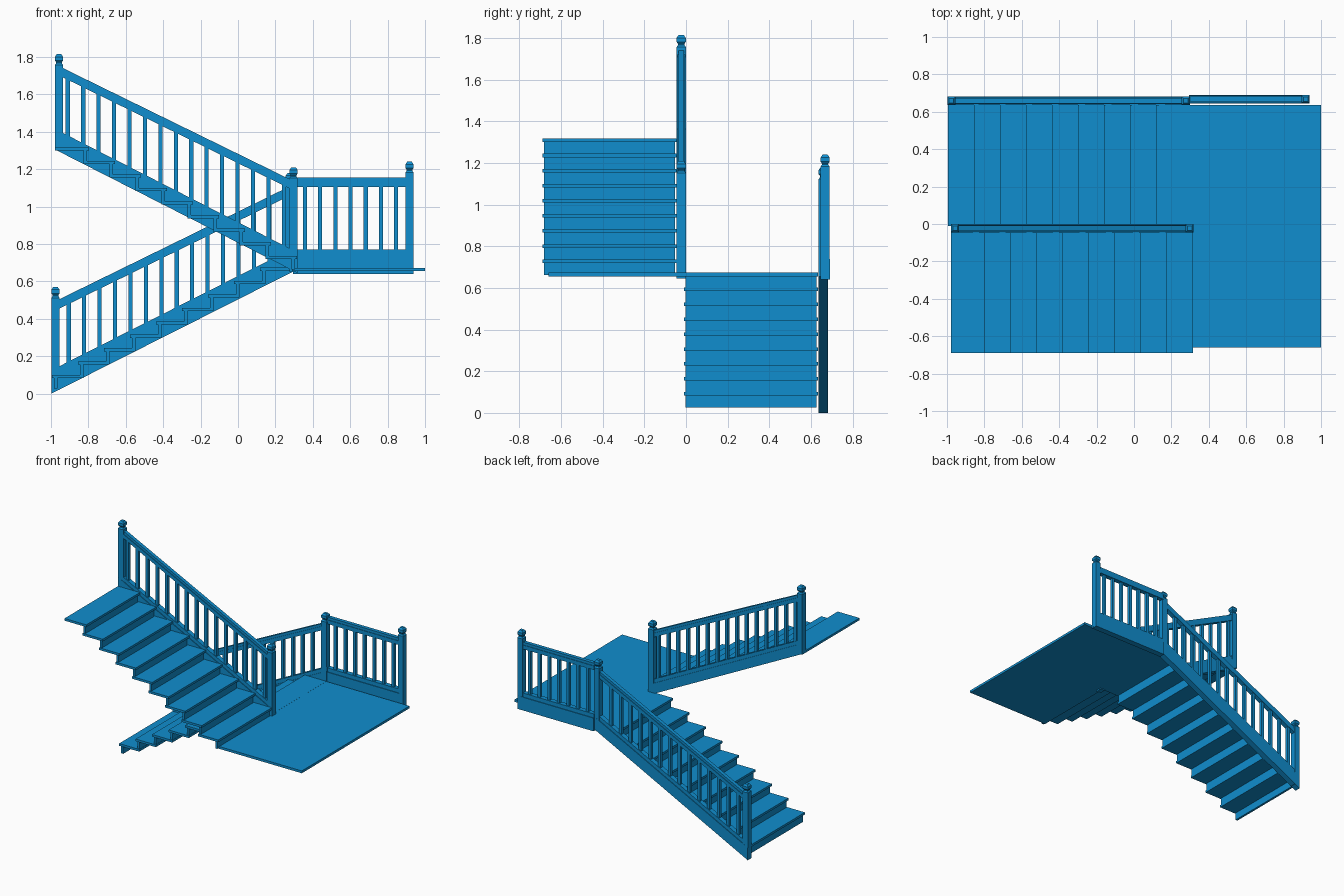
import bpy, bmesh

cube = bpy.data.objects.get("Cube")
if cube:
    bpy.data.objects.remove(cube)

COLOUR = (0.005, 0.27, 0.62, 1)
blue = bpy.data.materials.new("blue_paint")
blue.use_nodes = True
blue.diffuse_color = COLOUR
blue.node_tree.nodes["Principled BSDF"].inputs["Base Color"].default_value = COLOUR


def finish(name, bm):
    bmesh.ops.recalc_face_normals(bm, faces=bm.faces)
    mesh = bpy.data.meshes.new(name)
    bm.to_mesh(mesh)
    bm.free()
    mesh.materials.append(blue)
    bpy.context.collection.objects.link(bpy.data.objects.new(name, mesh))


def loft(bm, rings):
    """Skin a closed solid through rings of points."""
    rings = [[bm.verts.new(p) for p in ring] for ring in rings]
    n = len(rings[0])
    for a, b in zip(rings, rings[1:]):
        for i in range(n):
            j = (i + 1) % n
            bm.faces.new((a[i], a[j], b[j], b[i]))
    bm.faces.new(rings[0])
    bm.faces.new(rings[-1])


def prism(bm, outline, y0, y1):
    loft(bm, [[(x, y, z) for x, z in outline] for y in (y0, y1)])


def box(bm, x0, x1, y0, y1, z0, z1):
    prism(bm, [(x0, z0), (x1, z0), (x1, z1), (x0, z1)], y0, y1)


def sloped_bar(bm, start, end, top, bottom, y, width):
    """Bar with plumb-cut ends; top and bottom are offsets from the line."""
    (xa, za), (xb, zb) = start, end
    prism(bm, [(xa, za + bottom), (xb, zb + bottom), (xb, zb + top), (xa, za + top)],
          y - width / 2, y + width / 2)


def square_ring(x, y, r, z):
    return [(x - r, y - r, z), (x + r, y - r, z), (x + r, y + r, z), (x - r, y + r, z)]


def newel(name, x, y, z0, z1):
    """Square post with a necked, faceted finial."""
    bm = bmesh.new()
    profile = [(0.022, z0), (0.022, z1 - 0.058), (0.015, z1 - 0.048), (0.015, z1 - 0.043),
               (0.022, z1 - 0.034), (0.022, z1 - 0.014), (0.012, z1)]
    loft(bm, [square_ring(x, y, r, z) for r, z in profile])
    finish(name, bm)


def balustrade(name, base, rail, y, first, count, spacing, plinth):
    """Stringer, shoe, handrail and balusters between two posts."""
    def height(line, x):
        (xa, za), (xb, zb) = line
        return za + (zb - za) * (x - xa) / (xb - xa)

    bm = bmesh.new()
    sloped_bar(bm, *base, -0.03, -plinth, y, 0.046)
    finish(name + "_stringer", bm)
    bm = bmesh.new()
    sloped_bar(bm, *base, 0, -0.03, y, 0.036)
    finish(name + "_shoe", bm)

    bm = bmesh.new()
    sloped_bar(bm, *rail, -0.02, -0.05, y, 0.036)
    sloped_bar(bm, *rail, 0, -0.02, y, 0.028)
    finish(name + "_handrail", bm)

    bm = bmesh.new()
    r = 0.011
    for i in range(count):
        x = first + i * spacing
        loft(bm, [[(px, py, height(line, px) - drop) for px, py, _ in square_ring(x, y, r, 0)]
                  for line, drop in ((base, 0.01), (rail, 0.04))])
    finish(name + "_balusters", bm)


GOING, THICK = 0.139, 0.017


def flight(name, x, z, rise, direction, y0, y1):
    """Nine thin treads with nosings over recessed risers."""
    treads, risers = bmesh.new(), bmesh.new()
    for i in range(9):
        nose = x + direction * GOING * i
        top = z + rise * i
        back = nose + direction * (GOING + (0.031 if i < 8 else 0.044))
        box(treads, *sorted((nose, back)), y0, y1, top - THICK, top)
        face = nose + direction * 0.012
        box(risers, *sorted((face, face + direction * THICK)), y0 + 0.008, y1 - 0.008,
            top - rise - 0.002, top - THICK)
    finish(name + "_treads", treads)
    finish(name + "_risers", risers)


# Stairs and landing
flight("lower_flight", -0.995, 0.1, 0.0717, 1, -0.01, 0.635)
flight("upper_flight", 0.316, 0.737, 0.0725, -1, -0.69, -0.045)
bm = bmesh.new()
box(bm, 0.29, 1.0, -0.66, 0.635, 0.655, 0.673)
finish("landing", bm)

# Lower flight railing
LOW_Y, UP_Y, LAND_Y = 0.659, -0.023, 0.668
balustrade("lower_rail", ((-0.998, 0.125), (0.3, 0.78)), ((-0.965, 0.5), (0.27, 1.105)),
           LOW_Y, -0.905, 14, 0.0825, 0.125)
newel("lower_start_post", -0.976, LOW_Y, 0.02, 0.57)
newel("lower_end_post", 0.277, LOW_Y, 0.66, 1.18)

# Upper flight railing
balustrade("upper_rail", ((-0.978, 1.415), (0.318, 0.755)), ((-0.945, 1.745), (0.29, 1.14)),
           UP_Y, -0.91, 15, 0.0825, 0.11)
newel("upper_end_post", -0.957, UP_Y, 1.3, 1.815)
newel("upper_start_post", 0.297, UP_Y, 0.65, 1.21)

# Landing railing
balustrade("landing_rail", ((0.295, 0.77), (0.938, 0.77)), ((0.295, 1.155), (0.91, 1.155)),
           LAND_Y, 0.358, 7, 0.0812, 0.13)
newel("landing_post", 0.917, LAND_Y, 0.645, 1.24)
